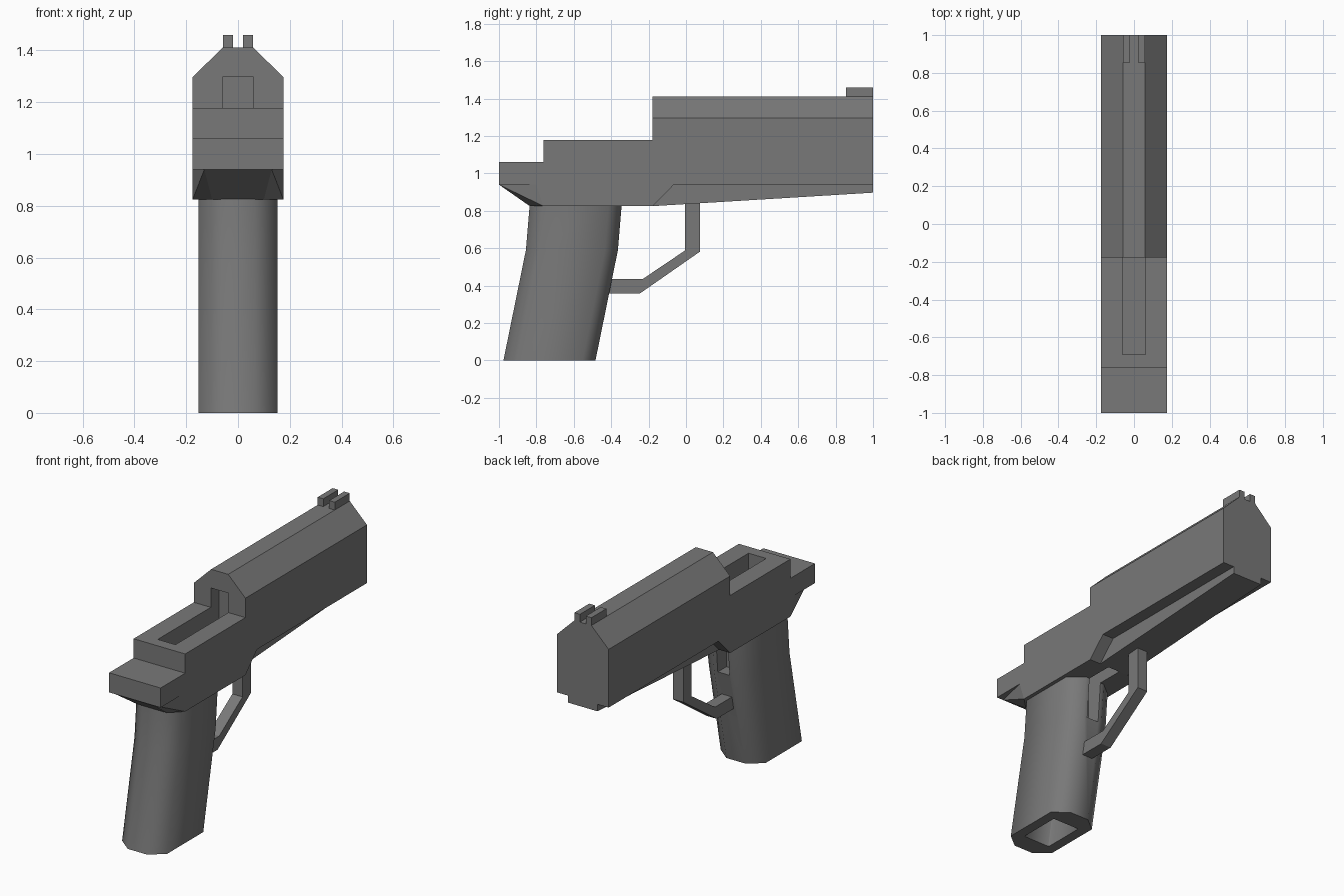
import bpy, bmesh, math

if "Cube" in bpy.data.objects:
    bpy.data.objects.remove(bpy.data.objects["Cube"])

grey = bpy.data.materials.new("gunmetal grey")
grey.diffuse_color = (0.19, 0.19, 0.19, 1)
grey.use_nodes = True
grey.node_tree.nodes["Principled BSDF"].inputs["Base Color"].default_value = grey.diffuse_color


def finish(name, bm):
    bmesh.ops.recalc_face_normals(bm, faces=bm.faces)
    me = bpy.data.meshes.new(name)
    bm.to_mesh(me)
    bm.free()
    ob = bpy.data.objects.new(name, me)
    bpy.context.collection.objects.link(ob)
    me.materials.append(grey)
    return ob


def loft(name, rings, caps=True):
    """Skin a list of equal-length closed rings of points."""
    bm = bmesh.new()
    vs = [[bm.verts.new(p) for p in ring] for ring in rings]
    n = len(rings[0])
    for a, b in zip(vs, vs[1:]):
        for i in range(n):
            j = (i + 1) % n
            bm.faces.new((a[i], a[j], b[j], b[i]))
    if caps:
        bm.faces.new(vs[0])
        bm.faces.new(vs[-1])
    return finish(name, bm)


def side_prism(name, pts, x0, x1):
    """Extrude a (y, z) profile across x."""
    return loft(name, [[(x, y, z) for y, z in pts] for x in (x0, x1)])


def box(name, x0, x1, y0, y1, z0, z1):
    return side_prism(name, [(y0, z0), (y1, z0), (y1, z1), (y0, z1)], x0, x1)


def cut(ob, cutter):
    m = ob.modifiers.new("cut", 'BOOLEAN')
    m.object, m.operation, m.solver = cutter, 'DIFFERENCE', 'EXACT'
    cutter.hide_render = True
    cutter.hide_set(True)


W = 0.175

# Slide: chamfered front section, lower rear section, rear block
section = [(-W, 0.94), (W, 0.94), (W, 1.297), (0.058, 1.412), (-0.058, 1.412), (-W, 1.297)]
slide = loft("slide_front", [[(x, y, z) for x, z in section] for y in (-0.178, 1)])
slide_rear = box("slide_rear", -W, W, -0.762, -0.178, 0.94, 1.178)
box("rear_block", -W, W, -1, -0.762, 0.94, 1.06)

# Open channel in the top of the slide, running into the front section
channel = box("channel_cutter", -0.06, 0.06, -0.692, -0.1, 1.07, 1.297)
cut(slide, channel)
cut(slide_rear, channel)

# Twin sights
for s, side in ((-1, "left"), (1, "right")):
    box("sight_" + side, *sorted((s * 0.02, s * 0.058)), 0.855, 1, 1.40, 1.46)

# Frame with slanted front end, and tapered tang at the back
frame = side_prism("frame", [(-0.8, 0.94), (-0.762, 0.825), (-0.178, 0.825), (-0.065, 0.94)], -W, W)
bm = bmesh.new()
for s in (-1, 1):
    for p in ((0.13, -1, 0.94), (W, -0.8, 0.94), (W, -0.762, 0.825), (0.1, -0.835, 0.825)):
        bm.verts.new((s * p[0], p[1], p[2]))
bmesh.ops.convex_hull(bm, input=bm.verts)
bmesh.ops.dissolve_limit(bm, angle_limit=0.01, verts=bm.verts, edges=bm.edges)
finish("tang", bm)

# Narrower dust cover under the slide
side_prism("dust_cover", [(-0.178, 0.825), (1, 0.897), (1, 0.94), (-0.178, 0.94)], -0.1, 0.1)

# Grip: chamfered oval lofted along a bend, hollow at the bottom
def grip_ring(yc, z, hx=0.152, hy=0.246, cx=0.087, cy=0.07):
    q = [(hx, hy - cy), (hx - cx, hy)]
    pts = q + [(-x, y) for x, y in q[::-1]]
    pts += [(-x, -y) for x, y in pts]
    return [(x, yc + y, z) for x, y in pts]


hole = dict(hx=0.09, hy=0.13, cx=0.005, cy=0.005)
grip = loft("grip", [grip_ring(-0.64, 0.5, **hole), grip_ring(-0.73, 0, **hole),
                     grip_ring(-0.73, 0), grip_ring(-0.61, 0.59), grip_ring(-0.59, 0.83)])
bpy.context.view_layer.objects.active = grip
grip.select_set(True)
bpy.ops.object.shade_smooth_by_angle(angle=math.radians(60))

# Trigger recess in the front of the grip and the underside of the frame
recess = box("recess_cutter", -0.04, 0.04, -0.45, -0.16, 0.58, 0.9)
cut(grip, recess)
cut(frame, recess)

# Trigger guard
side_prism("trigger_guard", [(0.075, 0.86), (0.075, 0.582), (-0.248, 0.357), (-0.45, 0.357),
                             (-0.45, 0.435), (-0.232, 0.435), (-0.005, 0.588), (-0.005, 0.86)],
           -0.035, 0.035)
